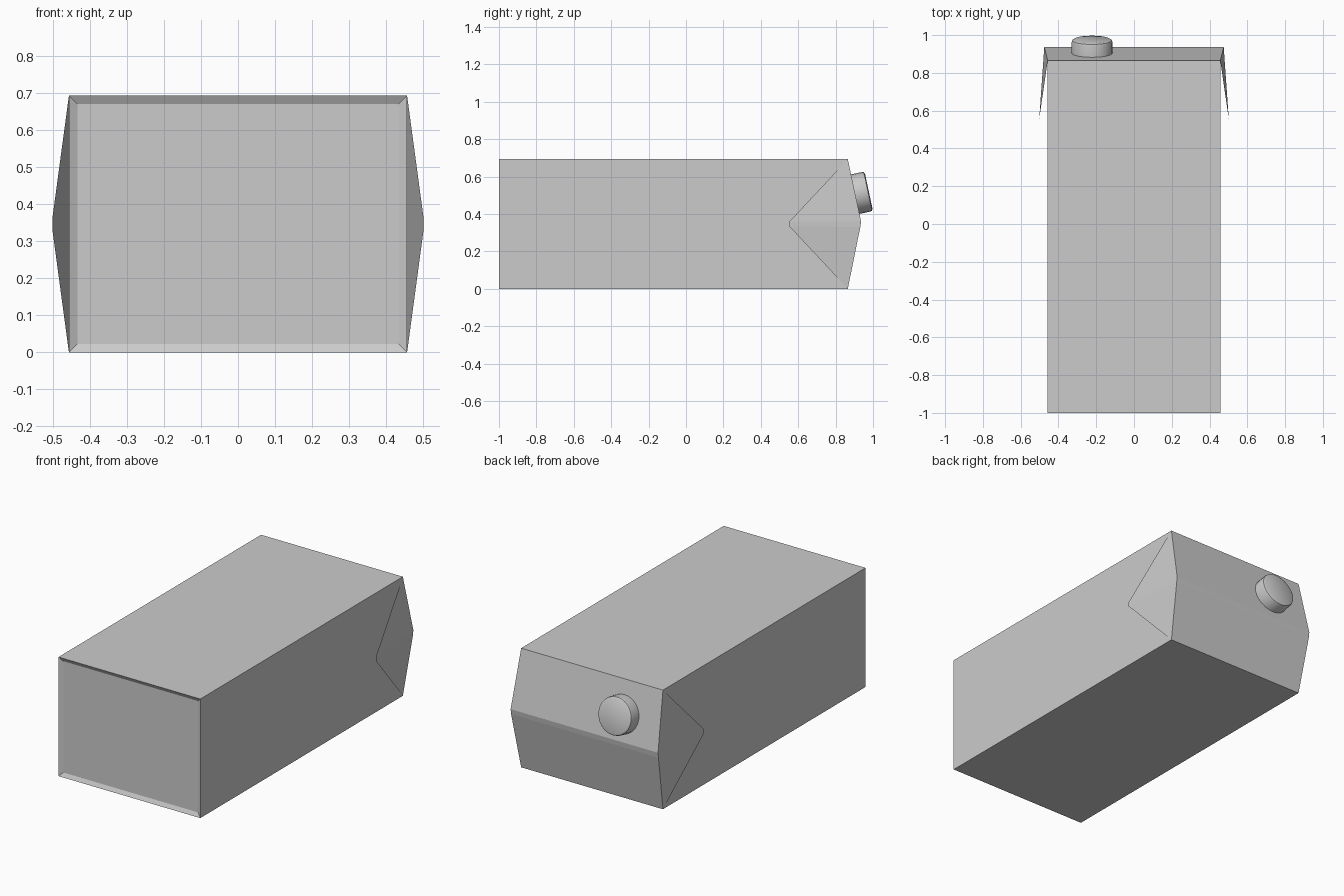
import bpy, bmesh, math
from mathutils import Matrix, Vector

if "Cube" in bpy.data.objects:
    bpy.data.objects.remove(bpy.data.objects["Cube"])


def finish(bm, name):
    bmesh.ops.recalc_face_normals(bm, faces=bm.faces[:])
    mesh = bpy.data.meshes.new(name)
    bm.to_mesh(mesh)
    bm.free()
    obj = bpy.data.objects.new(name, mesh)
    bpy.context.collection.objects.link(obj)
    return obj


# Carton lying on its side: box, gable end and folded side ears as one closed skin
W, H, SHOULDER = 0.457, 0.694, 0.865
bm = bmesh.new()


def side(s):
    points = {
        "base_low": (s * W, -1.0, 0), "base_high": (s * W, -1.0, H),
        "low": (s * W, SHOULDER, 0), "high": (s * W, SHOULDER, H),
        "ridge_low": (s * 0.475, 0.932, 0.331), "ridge_high": (s * 0.475, 0.936, 0.361),
        "tip_low": (s * 0.502, 0.553, 0.334), "tip_high": (s * 0.502, 0.553, 0.36),
    }
    return {k: bm.verts.new(p) for k, p in points.items()}


left, right = side(-1), side(1)

# Faces that wrap around the length of the carton
loop = ["base_low", "base_high", "high", "ridge_high", "ridge_low", "low"]
wraps = []
for a, b in zip(loop, loop[1:] + loop[:1]):
    wraps.append(bm.faces.new((left[a], left[b], right[b], right[a])))
base = wraps[0]

# Side walls and folded ears
for v in (left, right):
    for keys in (("base_low", "base_high", "high", "low"),
                 ("high", "ridge_high", "tip_high"),
                 ("low", "ridge_low", "tip_low"),
                 ("ridge_high", "ridge_low", "tip_low", "tip_high"),
                 ("high", "tip_high", "tip_low", "low")):
        bm.faces.new([v[k] for k in keys])

# Slightly recessed base panel
bmesh.ops.recalc_face_normals(bm, faces=bm.faces[:])
bmesh.ops.inset_region(bm, faces=[base], thickness=0.032, depth=-0.012)
finish(bm, "carton")

# Screw cap: lathed profile, tilted to the upper gable panel
SEG = 24
bm = bmesh.new()
profile = [(0.108, -0.02), (0.108, 0.068), (0.105, 0.077), (0.095, 0.082)]
rings = []
for r, h in profile:
    rings.append([bm.verts.new((r * math.cos(2 * math.pi * i / SEG),
                                r * math.sin(2 * math.pi * i / SEG), h))
                  for i in range(SEG)])
for lo, hi in zip(rings, rings[1:]):
    for i in range(SEG):
        j = (i + 1) % SEG
        bm.faces.new((lo[i], lo[j], hi[j], hi[i]))
bm.faces.new(rings[0])
bm.faces.new(rings[-1])
normal = Vector((0, 0.333, 0.071)).normalized()
tilt = normal.to_track_quat('Z', 'Y').to_matrix().to_4x4()
bm.transform(Matrix.Translation((-0.222, 0.897, 0.505)) @ tilt)
cap = finish(bm, "screw_cap")
bpy.context.view_layer.objects.active = cap
cap.select_set(True)
bpy.ops.object.shade_smooth_by_angle(angle=math.radians(30))
